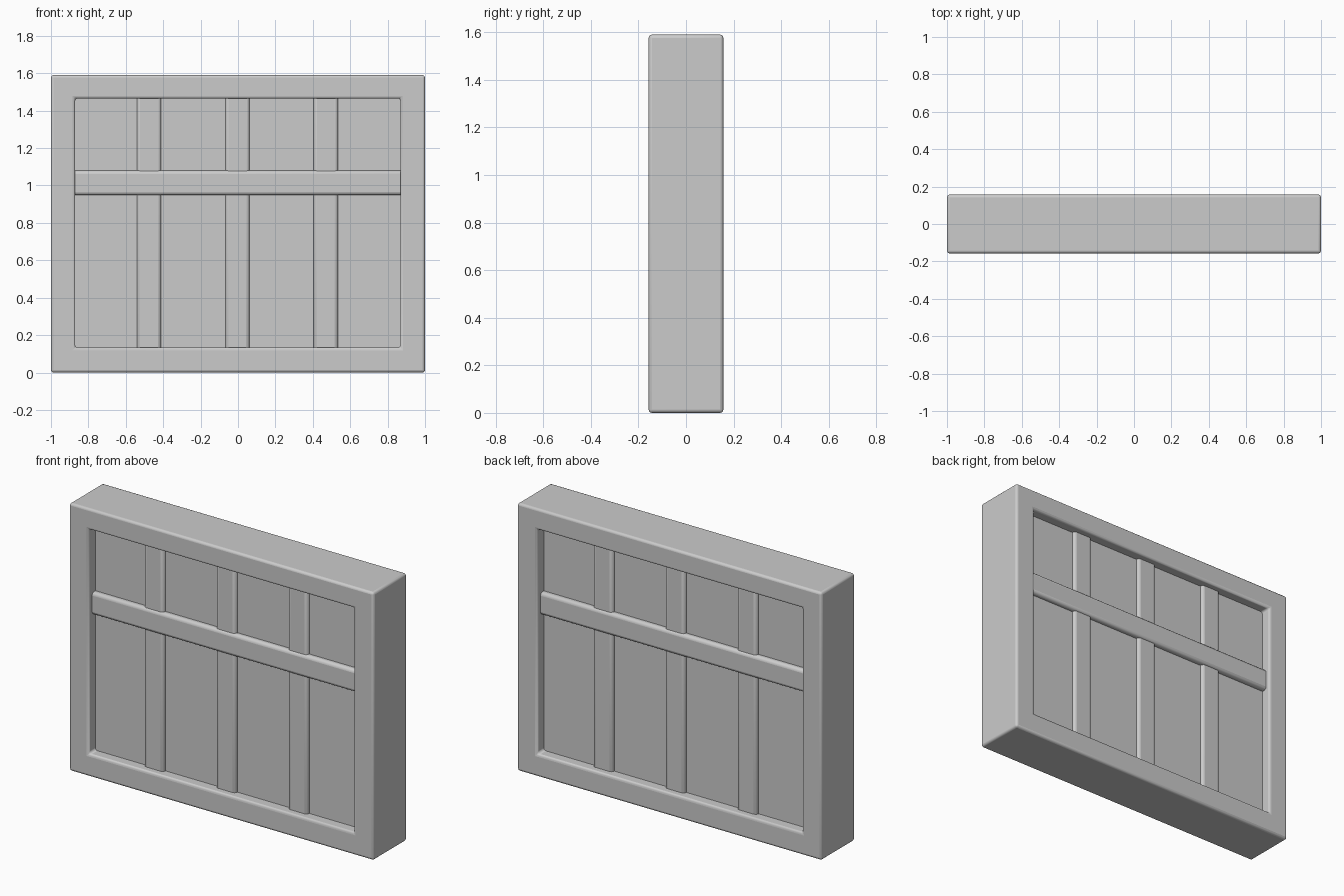
import bpy, bmesh

default = bpy.data.objects.get("Cube")
if default:
    bpy.data.objects.remove(default, do_unlink=True)

# One plain grey for everything
grey = bpy.data.materials.new("plain_grey")
grey.use_nodes = True
colour = (0.6, 0.6, 0.6, 1)
grey.diffuse_color = colour
grey.node_tree.nodes["Principled BSDF"].inputs["Base Color"].default_value = colour

W, D, H = 1.0, 0.157, 1.59            # half width, half depth, height
LEFT, RIGHT, LOW, HIGH = -0.871, 0.868, 0.133, 1.466   # opening


def finish(name, bm, bevel):
    bmesh.ops.recalc_face_normals(bm, faces=bm.faces)
    mesh = bpy.data.meshes.new(name)
    bm.to_mesh(mesh)
    bm.free()
    mesh.materials.append(grey)
    obj = bpy.data.objects.new(name, mesh)
    bpy.context.collection.objects.link(obj)
    if bevel:
        mod = obj.modifiers.new("rounded_edges", "BEVEL")
        mod.width, mod.segments = bevel, 3
    bpy.ops.object.select_all(action="DESELECT")
    obj.select_set(True)
    bpy.context.view_layer.objects.active = obj
    bpy.ops.object.shade_smooth_by_angle()
    return obj


def box(name, x0, x1, half_depth, z0, z1, bevel=0):
    bm = bmesh.new()
    bmesh.ops.create_cube(bm, size=1)
    for v in bm.verts:
        v.co = (x1 if v.co.x > 0 else x0,
                half_depth if v.co.y > 0 else -half_depth,
                z1 if v.co.z > 0 else z0)
    return finish(name, bm, bevel)


# Mitred outer frame
bm = bmesh.new()


def loop(x0, x1, z0, z1, y):
    return [bm.verts.new((x, y, z)) for x, z in ((x0, z0), (x1, z0), (x1, z1), (x0, z1))]


rings = [loop(-W, W, 0, H, -D), loop(-W, W, 0, H, D),
         loop(LEFT, RIGHT, LOW, HIGH, D), loop(LEFT, RIGHT, LOW, HIGH, -D)]
for r in range(4):
    a, b = rings[r], rings[(r + 1) % 4]
    for i in range(4):
        j = (i + 1) % 4
        bm.faces.new((a[i], a[j], b[j], b[i]))
finish("frame", bm, 0.014)

# Recessed pane, upright bars and crossbar
box("pane", LEFT - 0.03, RIGHT + 0.03, 0.094, LOW - 0.03, HIGH + 0.03)
for side, x in (("right", -0.476), ("middle", -0.003), ("left", 0.47)):
    box(side + "_upright_bar", x - 0.065, x + 0.065, 0.113, LOW - 0.03, HIGH + 0.03, 0.018)
box("crossbar", LEFT - 0.03, RIGHT + 0.03, 0.125, 0.948, 1.08, 0.018)
